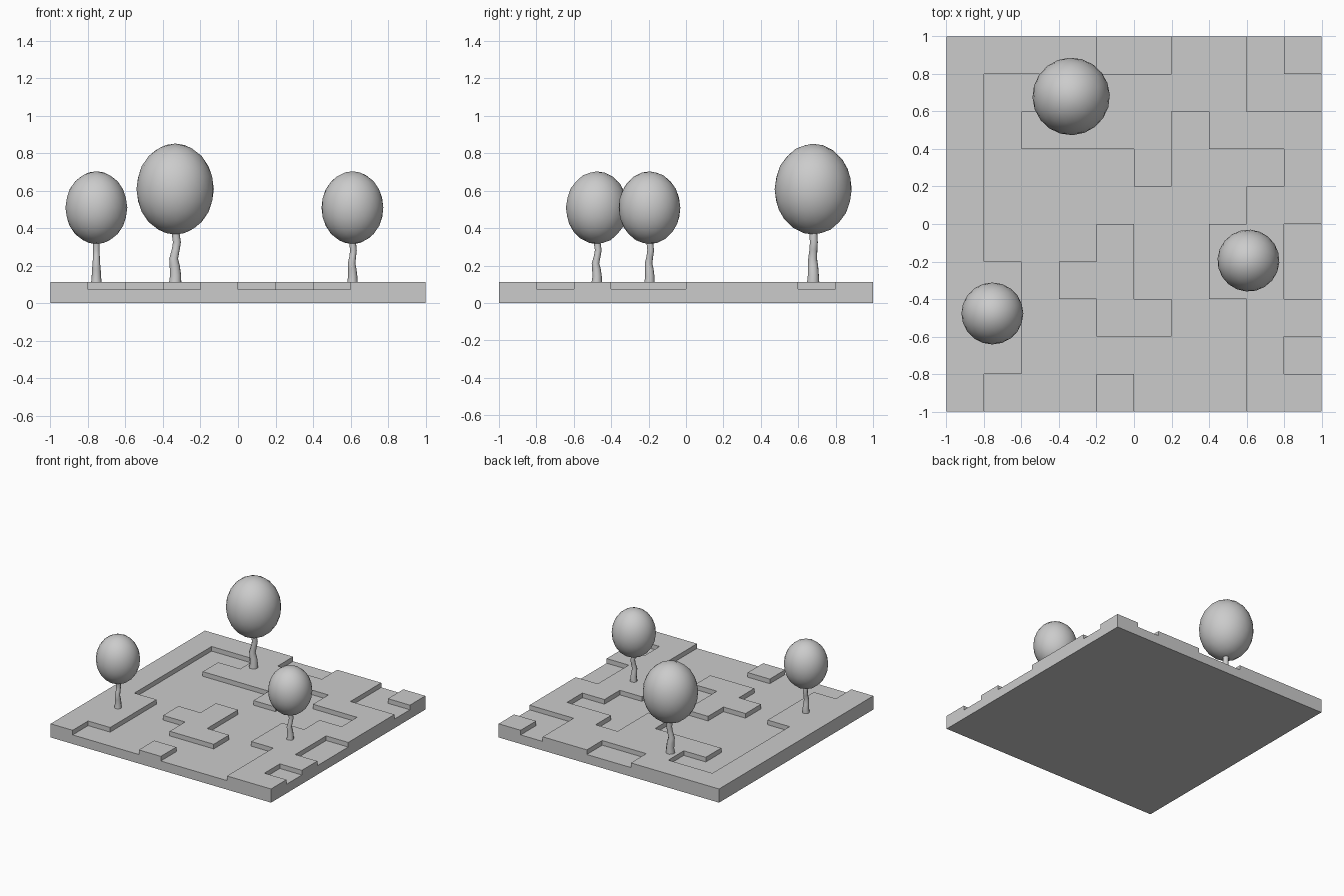
import bpy, bmesh, math

if "Cube" in bpy.data.objects:
    bpy.data.objects.remove(bpy.data.objects["Cube"])

HIGH, LOW, CELL = 0.112, 0.074, 0.2

# Terrain map: one row per strip from back to front, 1 = raised cell
ROWS = ["1111001101",
        "1001111100",
        "1011110111",
        "1000010001",
        "1000000011",
        "1000100110",
        "1101100110",
        "1100110011",
        "1100000010",
        "1000100011"]


def finish(bm, name):
    mesh = bpy.data.meshes.new(name)
    bm.to_mesh(mesh)
    bm.free()
    ob = bpy.data.objects.new(name, mesh)
    bpy.context.collection.objects.link(ob)
    return ob


def height(c, r):
    if 0 <= c < 10 and 0 <= r < 10:
        return HIGH if ROWS[r][c] == "1" else LOW
    return 0.0


# Stepped ground slab: cell tops, walls where the level drops, flat underside
bm = bmesh.new()


def face(*pts):
    bm.faces.new([bm.verts.new(p) for p in pts])


for r in range(10):
    for c in range(10):
        x0, y1 = -1 + c * CELL, 1 - r * CELL
        x1, y0 = x0 + CELL, y1 - CELL
        h = height(c, r)
        face((x0, y0, h), (x1, y0, h), (x1, y1, h), (x0, y1, h))
        sides = [((x0, y0), (x1, y0), 0, 1), ((x1, y0), (x1, y1), 1, 0),
                 ((x1, y1), (x0, y1), 0, -1), ((x0, y1), (x0, y0), -1, 0)]
        for a, b, dc, dr in sides:
            low = height(c + dc, r + dr)
            if low < h:
                face((*a, low), (*b, low), (*b, h), (*a, h))
face((-1, 1, 0), (1, 1, 0), (1, -1, 0), (-1, -1, 0))
bmesh.ops.remove_doubles(bm, verts=bm.verts, dist=1e-4)
finish(bm, "ground")

# Trunk rings: sideways bend, height above ground, radius
TRUNK = [(0.0, -0.003, 0.028), (0.002, 0.03, 0.025), (-0.002, 0.07, 0.023),
         (-0.007, 0.10, 0.020), (0.003, 0.14, 0.018), (0.008, 0.17, 0.018),
         (0.002, 0.21, 0.018), (0.0, 0.24, 0.018)]


def tree(label, x, y, scale, turn):
    # Wavy trunk
    bm = bmesh.new()
    n = 8
    rings = [[bm.verts.new((bend + rad * math.cos(2 * math.pi * i / n),
                            rad * math.sin(2 * math.pi * i / n), z))
              for i in range(n)] for bend, z, rad in TRUNK]
    for lo, hi in zip(rings, rings[1:]):
        for i in range(n):
            j = (i + 1) % n
            bm.faces.new((lo[i], lo[j], hi[j], hi[i]))
    bm.faces.new(rings[0][::-1])
    bm.faces.new(rings[-1])
    trunk = finish(bm, label + "_trunk")

    # Egg-shaped crown
    bm = bmesh.new()
    bmesh.ops.create_icosphere(bm, subdivisions=3, radius=1.0)
    for v in bm.verts:
        v.co = (v.co.x * 0.165, v.co.y * 0.165, 0.397 + v.co.z * 0.194)
    crown = finish(bm, label + "_crown")

    for ob in (trunk, crown):
        ob.location = (x, y, HIGH)
        ob.scale = (scale,) * 3
        ob.rotation_euler.z = math.radians(turn)
        for p in ob.data.polygons:
            p.use_smooth = len(p.vertices) < 5


tree("left_tree", -0.755, -0.477, 1.0, 90)
tree("right_tree", 0.61, -0.195, 1.0, 50)
tree("back_tree", -0.335, 0.68, 1.25, 20)
